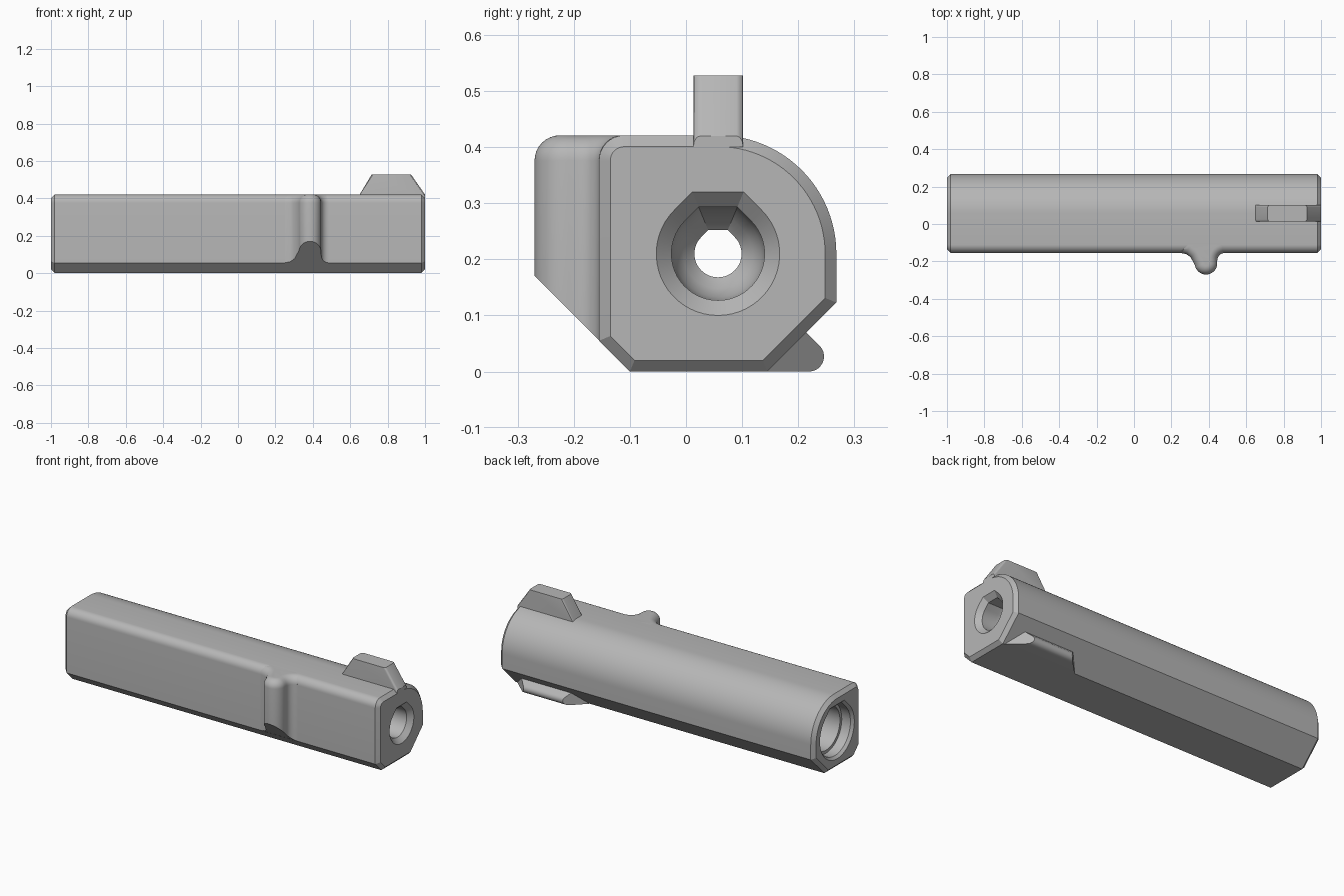
import bpy, bmesh
from math import sin, cos, radians
from mathutils import Vector

if "Cube" in bpy.data.objects:
    bpy.data.objects.remove(bpy.data.objects["Cube"])

grey = bpy.data.materials.new("plain_grey")
grey.use_nodes = True
tone = (0.47, 0.47, 0.47, 1)
grey.diffuse_color = tone
grey.node_tree.nodes["Principled BSDF"].inputs["Base Color"].default_value = tone

AXIS_Y, AXIS_Z = 0.057, 0.21      # centre line of the bore


def arc(cu, cv, r, start, end, steps):
    """Points on a circular arc, angles in degrees."""
    angles = [radians(start + (end - start) * i / steps) for i in range(steps + 1)]
    return [(cu + r * cos(a), cv + r * sin(a)) for a in angles]


def prism(outline, axis, low, high):
    """Extrude a 2D outline along one axis; u and v are the other two."""
    bm = bmesh.new()

    def place(u, v, w):
        co = [u, v]
        co.insert(axis, w)
        return bm.verts.new(co)

    face = bm.faces.new([place(u, v, low) for u, v in outline])
    new = bmesh.ops.extrude_face_region(bm, geom=[face])["geom"]
    shift = Vector((0, 0, 0))
    shift[axis] = high - low
    bmesh.ops.translate(bm, vec=shift, verts=[g for g in new if isinstance(g, bmesh.types.BMVert)])
    bmesh.ops.recalc_face_normals(bm, faces=bm.faces)
    return bm


def finish(bm, name):
    bmesh.ops.recalc_face_normals(bm, faces=bm.faces)
    mesh = bpy.data.meshes.new(name)
    bm.to_mesh(mesh)
    bm.free()
    mesh.materials.append(grey)
    obj = bpy.data.objects.new(name, mesh)
    bpy.context.collection.objects.link(obj)
    return obj


def activate(obj):
    bpy.ops.object.select_all(action='DESELECT')
    obj.select_set(True)
    bpy.context.view_layer.objects.active = obj


def smooth(obj):
    activate(obj)
    bpy.ops.object.shade_smooth_by_angle(angle=radians(30))


def teardrop(r):
    """Circle whose top is replaced by 45 degree sides and a flat."""
    t = r * (2 ** 0.5 - 1)
    return arc(0, 0, r, 135, 405, 40) + [(t, r), (-t, r)]


# Main body: rounded and chamfered section, bevelled at both ends
section = [(-0.1, 0), (0.145, 0), (0.268, 0.123)]
section += arc(AXIS_Y, AXIS_Z, 0.211, 0, 90, 24)
section += arc(-0.11, 0.376, 0.045, 90, 180, 8) + [(-0.155, 0.055)]
bm = prism(section, 0, -1, 1)
rims = [e for e in bm.edges if abs(e.verts[0].co.x - e.verts[1].co.x) < 0.001]
bmesh.ops.bevel(bm, geom=rims, offset=0.02, segments=1, affect='EDGES')
body = finish(bm, "body")

# Stepped bore, narrow near the right-hand end and wide through the rest
stations = [(-1.01, 0.165), (-0.985, 0.142), (-0.93, 0.142), (-0.93, 0.125),
            (0.68, 0.125), (0.72, 0.042), (0.8, 0.042), (0.82, 0.062),
            (0.85, 0.077), (0.89, 0.083), (0.973, 0.083), (1.01, 0.12)]
bm = bmesh.new()
rings = [[bm.verts.new((x, AXIS_Y + u, AXIS_Z + v)) for u, v in teardrop(r)]
         for x, r in stations]
for a, b in zip(rings, rings[1:]):
    for i in range(len(a)):
        j = (i + 1) % len(a)
        bm.faces.new((a[i], a[j], b[j], b[i]))
bm.faces.new(rings[0])
bm.faces.new(rings[-1])
cutter = finish(bm, "bore_cutter")
cutter.hide_render = True
cut = body.modifiers.new("bore", 'BOOLEAN')
cut.operation = 'DIFFERENCE'
cut.solver = 'EXACT'
cut.object = cutter
activate(body)
bpy.ops.object.modifier_apply(modifier=cut.name)
bpy.data.objects.remove(cutter)
smooth(body)

# Upright rib on the front: blended outline, round top, sloped underside
plan = [(0.245, -0.09), (0.245, -0.154), (0.28, -0.161), (0.303, -0.178)]
plan += arc(0.385, -0.21, 0.06, 190, 360, 20)
plan += arc(0.485, -0.195, 0.04, 180, 90, 8) + [(0.49, -0.09)]
bm = prism(plan, 2, 0.02, 0.421)
top = [e for e in bm.edges if all(v.co.z > 0.42 for v in e.verts)
       and any(v.co.y < -0.1 for v in e.verts)]
bmesh.ops.bevel(bm, geom=top, offset=0.045, segments=8, profile=0.5, affect='EDGES')
bmesh.ops.bisect_plane(bm, geom=bm.verts[:] + bm.edges[:] + bm.faces[:],
                       plane_co=(0, -0.0995, 0), plane_no=(0, -1, -1), clear_outer=True)
bmesh.ops.holes_fill(bm, edges=[e for e in bm.edges if e.is_boundary])
smooth(finish(bm, "front_rib"))

# Sloped fin on top
fin = [(0.64, 0.4), (0.65, 0.42), (0.715, 0.528), (0.925, 0.528),
       (1.0, 0.42), (1.0, 0.4)]
bm = prism(fin, 1, 0.013, 0.102)
ends = [e for e in bm.edges
        if abs(e.verts[0].co.y - e.verts[1].co.y) < 0.001
        and abs(e.verts[0].co.z - e.verts[1].co.z) > 0.05]
bmesh.ops.bevel(bm, geom=ends, offset=0.012, segments=3, profile=0.5, affect='EDGES')
smooth(finish(bm, "top_fin"))

# Rounded tab low on the back, with tapering ends
tab = [(0.145, 0)] + arc(0.219, 0.027, 0.027, -90, 45, 10) + [(0.2, 0.084), (0.17, 0.07)]
bm = prism(tab, 0, 0.51, 0.97)
for v in bm.verts:
    reach = v.co.y - 0.145
    v.co.x += reach if v.co.x < 0.7 else -1.1 * reach
smooth(finish(bm, "back_tab"))
